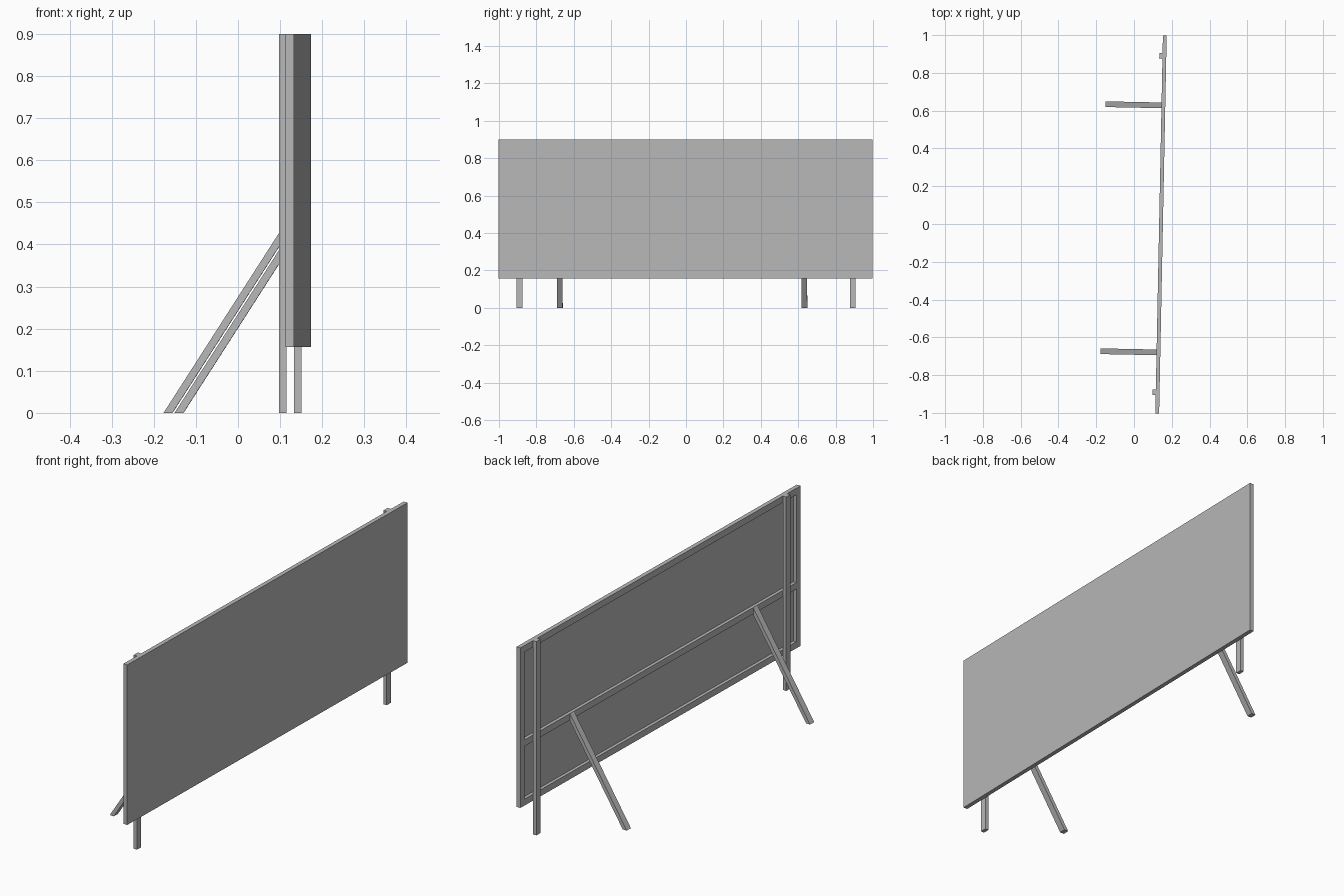
import bpy
import bmesh
import math
from mathutils import Matrix

cube = bpy.data.objects.get("Cube")
if cube:
    bpy.data.objects.remove(cube, do_unlink=True)

# One plain grey for the whole board
grey = bpy.data.materials.new("plain grey")
grey.use_nodes = True
colour = (0.48, 0.48, 0.48, 1)
grey.diffuse_color = colour
grey.node_tree.nodes["Principled BSDF"].inputs["Base Color"].default_value = colour

# The board stands turned slightly about the vertical
TURN = Matrix.Rotation(-0.02, 4, "Z")


def prism(name, profile, y0, y1):
    """Extrude an x-z profile from y0 to y1."""
    bm = bmesh.new()
    face = bm.faces.new([bm.verts.new((x, y0, z)) for x, z in profile])
    ext = bmesh.ops.extrude_face_region(bm, geom=[face])
    moved = [v for v in ext["geom"] if isinstance(v, bmesh.types.BMVert)]
    bmesh.ops.translate(bm, verts=moved, vec=(0, y1 - y0, 0))
    bmesh.ops.recalc_face_normals(bm, faces=bm.faces)
    bm.transform(TURN)
    mesh = bpy.data.meshes.new(name)
    bm.to_mesh(mesh)
    bm.free()
    mesh.materials.append(grey)
    obj = bpy.data.objects.new(name, mesh)
    bpy.context.collection.objects.link(obj)
    return obj


def box(name, x0, x1, y0, y1, z0, z1):
    return prism(name, [(x0, z0), (x1, z0), (x1, z1), (x0, z1)], y0, y1)


FACE, SHEET_BACK, FRAME_BACK, POST_BACK = 0.153, 0.148, 0.133, 0.116
BOTTOM, TOP, BAR = 0.157, 0.9, 0.03

# Thin facing sheet
box("board_sheet", SHEET_BACK, FACE, -1, 1, BOTTOM, TOP)

# Frame behind the sheet: two stiles and three rails
for name, y in (("right_stile", -1), ("left_stile", 1 - BAR)):
    box(name, FRAME_BACK, SHEET_BACK, y, y + BAR, BOTTOM, TOP)
for name, z in (("bottom_rail", BOTTOM), ("middle_rail", 0.432), ("top_rail", TOP - BAR)):
    box(name, FRAME_BACK, SHEET_BACK, BAR - 1, 1 - BAR, z, z + BAR)

# Upright posts and sloping braces fixed to the frame
for name, y in (("front_post", -0.888), ("rear_post", 0.894)):
    box(name, POST_BACK, FRAME_BACK, y - BAR / 2, y + BAR / 2, 0, TOP)

slope = math.tan(math.radians(57.3))
outer, inner = -0.163, -0.142
brace = [(outer, 0), (inner, 0),
         (FRAME_BACK, (FRAME_BACK - inner) * slope),
         (FRAME_BACK, (FRAME_BACK - outer) * slope)]
for name, y in (("front_brace", -0.677), ("rear_brace", 0.631)):
    prism(name, brace, y - BAR / 2, y + BAR / 2)
